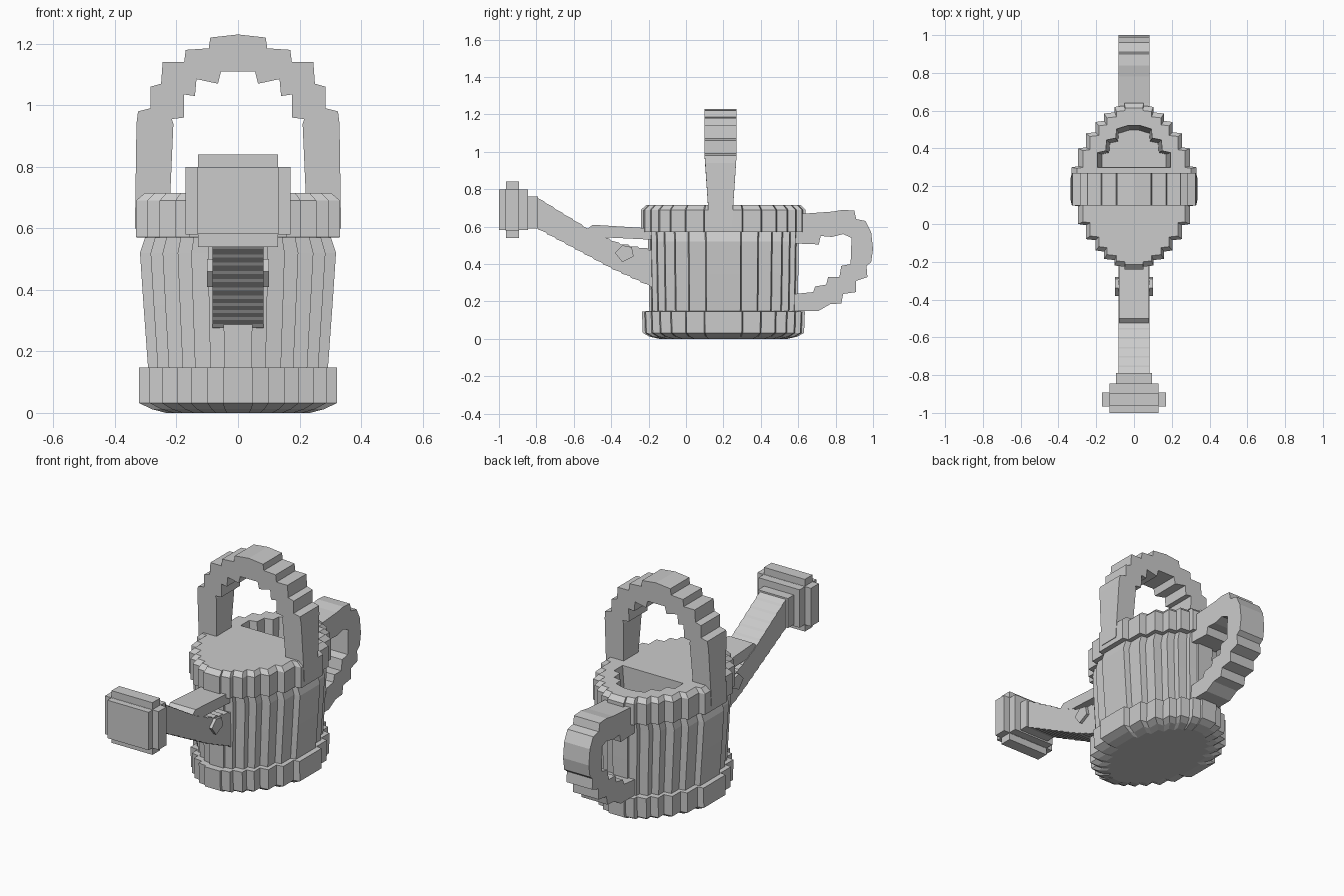
import bpy, bmesh

if "Cube" in bpy.data.objects:
    bpy.data.objects.remove(bpy.data.objects["Cube"])

CY = 0.2  # body centre along y


def finish(name, bm):
    bmesh.ops.recalc_face_normals(bm, faces=bm.faces)
    me = bpy.data.meshes.new(name)
    bm.to_mesh(me)
    bm.free()
    ob = bpy.data.objects.new(name, me)
    bpy.context.collection.objects.link(ob)
    return ob


def loft(name, rings):
    """Skin equal-length closed rings and cap both ends."""
    bm = bmesh.new()
    vs = [[bm.verts.new(p) for p in r] for r in rings]
    n = len(vs[0])
    for a, b in zip(vs, vs[1:]):
        for i in range(n):
            j = (i + 1) % n
            bm.faces.new((a[i], a[j], b[j], b[i]))
    bm.faces.new(vs[0][::-1])
    bm.faces.new(vs[-1])
    return finish(name, bm)


def side_prism(name, pts, hw):
    """Extrude a (y, z) outline across x."""
    return loft(name, [[(x, y, z) for y, z in pts] for x in (-hw, hw)])


def box(name, x, y0, y1, z0, z1):
    return side_prism(name, [(y0, z0), (y1, z0), (y1, z1), (y0, z1)], x)


# Stepped oval plan shared by base, wall and rim
steps = [(.325, .10), (.29, .20), (.25, .28), (.20, .34),
         (.155, .385), (.10, .42), (.05, .44)]
quarter = []
for i, (x, y) in enumerate(steps):
    quarter.append((x, y))
    if i + 1 < len(steps):
        quarter.append((steps[i + 1][0], y + .006))
half = quarter + [(-x, y) for x, y in reversed(quarter)]
plan = half + [(-x, -y) for x, y in half]

# Body: base band, flared wall, top rim (z, x scale, y scale)
levels = [(0, .72, .78), (.012, .86, .9), (.032, .99, .98), (.147, .99, .99),
          (.148, .90, .90), (.35, .945, .91), (.52, .98, .915), (.57, .93, .92),
          (.571, 1.02, 1.0), (.69, 1.02, 1.0), (.715, .93, .94)]
body = loft("can_body", [[(x * sx, CY + y * sy, z) for x, y in plan]
                         for z, sx, sy in levels])

# Filling opening behind the cover
q = [(.20, .30), (.20, .38), (.155, .39), (.15, .45), (.10, .46), (.095, .51), (.03, .53)]
hole = q + [(-x, y) for x, y in reversed(q)]
cutter = loft("opening_cutter", [[(x * s, .31 + (y - .31) * s, z) for x, y in hole]
                                 for z, s in ((.42, .85), (.8, 1.0))])
cutter.hide_render = True
cutter.hide_viewport = False
cutter.display_type = 'WIRE'
mod = body.modifiers.new("opening", 'BOOLEAN')
mod.operation = 'DIFFERENCE'
mod.solver = 'EXACT'
mod.object = cutter

# Carrying handle: stepped arch, narrower at its feet
outer = [(.335, .60), (.33, .94), (.325, .98), (.285, .99), (.285, 1.06), (.25, 1.07),
         (.245, 1.14), (.175, 1.14), (.17, 1.18), (.095, 1.185), (.09, 1.22)]
inner = [(.055, 1.11), (.065, 1.07), (.135, 1.085), (.14, 1.03), (.175, 1.035),
         (.175, .96), (.215, .955), (.21, .94), (.225, .60)]
arch = ([(-x, z) for x, z in outer] + [(0, 1.23)] + outer[::-1]
        + inner[::-1] + [(-x, z) for x, z in inner])


def handle_half(z):
    return .06 + .026 * min(1, max(0, (z - .68) / .3))


loft("carrying_handle", [[(x, .185 + s * handle_half(z), z) for x, z in arch]
                         for s in (-1, 1)])

# Rear pouring handle
side_prism("rear_handle", [
    (.58, .67), (.64, .67), (.78, .68), (.84, .69), (.90, .685), (.91, .64), (.96, .63),
    (.99, .57), (1.0, .48), (.99, .41), (.965, .39), (.97, .33), (.91, .31),
    (.91, .25), (.84, .24), (.83, .19), (.77, .185), (.71, .15), (.58, .15),
    (.58, .24), (.68, .25), (.69, .28), (.75, .29), (.76, .33), (.82, .33),
    (.83, .39), (.88, .40), (.885, .54), (.84, .56), (.78, .545), (.72, .55),
    (.71, .505), (.58, .51)], .082)


# Ridged spout: saw-tooth edges above and below
def lerp_path(path, y):
    for (y0, z0), (y1, z1) in zip(path, path[1:]):
        if y <= y1:
            return z0 + (z1 - z0) * (y - y0) / (y1 - y0)
    return path[-1][1]


top_path = [(-.80, .75), (-.50, .565), (-.36, .50), (-.15, .46)]
low_path = [(-.80, .60), (-.40, .385), (-.15, .27)]
N = 13
ys = [-.80 + .65 * i / N for i in range(N + 1)]
upper, lower = [], []
for a, b in zip(ys, ys[1:]):
    za, zb = lerp_path(top_path, a), lerp_path(top_path, b)
    upper += [(a, za + .006), (b - .008, zb + .016)]
    za, zb = lerp_path(low_path, a), lerp_path(low_path, b)
    lower += [(a + .008, za - .014), (b, zb - .004)]
side_prism("spout", upper + lower[::-1], .083)
side_prism("spout_collar", [(-.38, .46), (-.34, .50), (-.29, .49), (-.28, .44),
                            (-.34, .41)], .1)

# Brace from rim to spout
side_prism("spout_brace", [(-.54, .575), (-.50, .61), (-.18, .59), (-.18, .53),
                           (-.38, .54), (-.52, .545)], .08)

# Sprinkler head: crossed blocks with a neck
box("head_wide", .17, -.965, -.892, .58, .80)
box("head_tall", .13, -.963, -.894, .54, .84)
box("head_core", .131, -1.0, -.845, .581, .799)
box("head_neck", .095, -.86, -.79, .59, .76)
